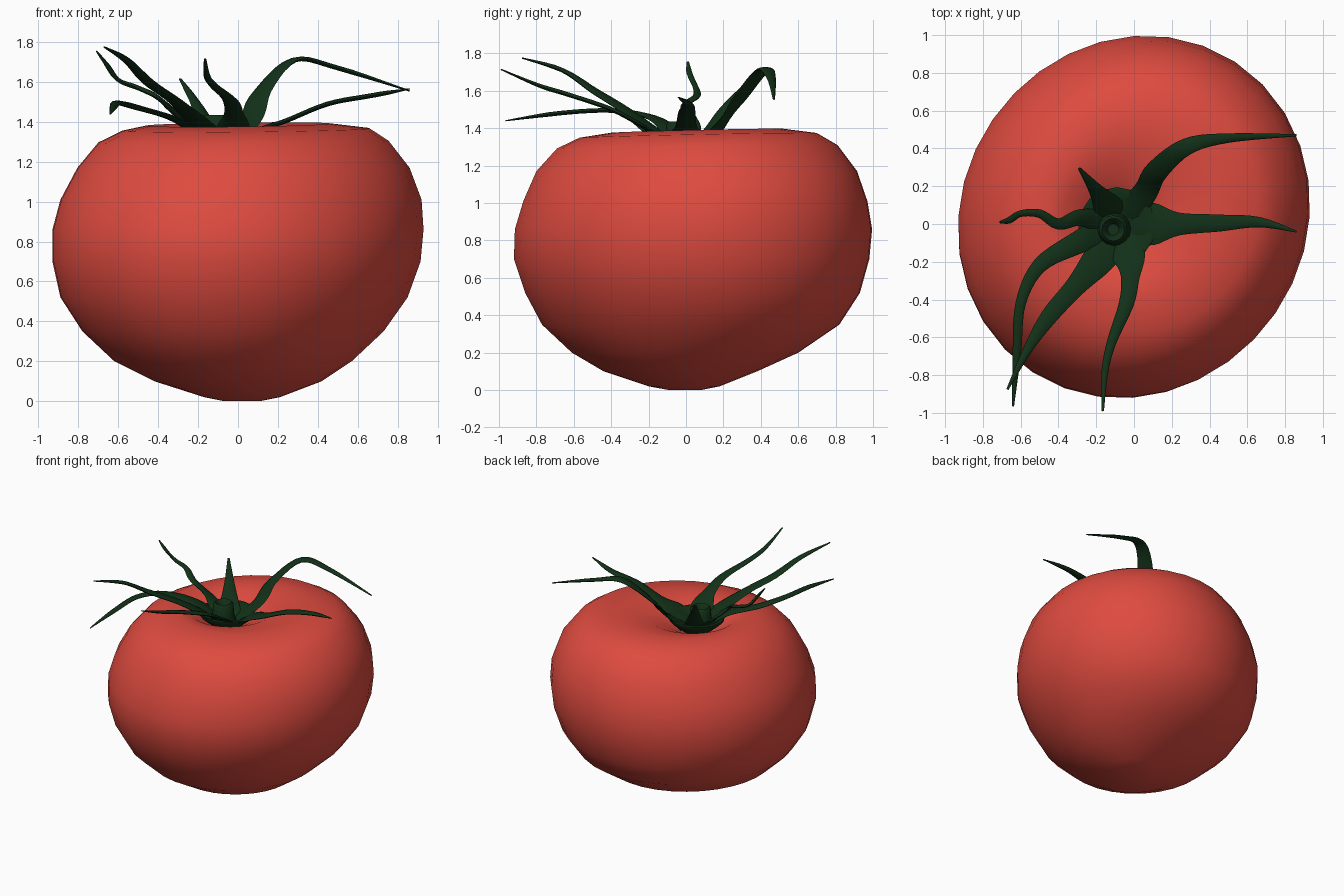
import bpy, bmesh, math
from mathutils import Vector

UP = Vector((0, 0, 1))


def material(name, color):
    m = bpy.data.materials.new(name)
    m.diffuse_color = color
    return m


RED = material("tomato_red", (0.73, 0.07, 0.05, 1))
GREEN = material("leaf_green", (0.006, 0.03, 0.009, 1))


def loft(name, rings, mat, angle=60):
    """Skin a list of vertex rings and cap both ends with a fan."""
    bm = bmesh.new()
    loops = [[bm.verts.new(p) for p in ring] for ring in rings]
    n = len(loops[0])
    for a, b in zip(loops, loops[1:]):
        for i in range(n):
            j = (i + 1) % n
            bm.faces.new((a[i], a[j], b[j], b[i]))
    for loop in (loops[0], loops[-1]):
        mid = bm.verts.new(sum((v.co for v in loop), Vector()) / n)
        for i in range(n):
            bm.faces.new((loop[i], loop[(i + 1) % n], mid))
    bmesh.ops.recalc_face_normals(bm, faces=bm.faces)
    me = bpy.data.meshes.new(name)
    bm.to_mesh(me)
    bm.free()
    ob = bpy.data.objects.new(name, me)
    bpy.context.collection.objects.link(ob)
    me.materials.append(mat)
    bpy.ops.object.select_all(action='DESELECT')
    ob.select_set(True)
    bpy.context.view_layer.objects.active = ob
    bpy.ops.object.shade_smooth_by_angle(angle=math.radians(angle))
    return ob


# Fruit: lopsided rings given as height, left, right, front, back
FRUIT = [
    (0.00, -0.07, 0.11, -0.09, 0.08),
    (0.02, -0.17, 0.21, -0.20, 0.18),
    (0.10, -0.42, 0.42, -0.44, 0.38),
    (0.20, -0.62, 0.57, -0.61, 0.60),
    (0.35, -0.78, 0.73, -0.77, 0.82),
    (0.52, -0.89, 0.85, -0.86, 0.93),
    (0.70, -0.93, 0.915, -0.92, 0.98),
    (0.86, -0.93, 0.93, -0.915, 0.995),
    (1.01, -0.89, 0.92, -0.87, 0.97),
    (1.17, -0.805, 0.86, -0.80, 0.915),
    (1.30, -0.70, 0.755, -0.69, 0.81),
    (1.36, -0.58, 0.66, -0.57, 0.70),
    (1.385, -0.46, 0.46, -0.40, 0.52),
    (1.365, -0.38, 0.24, -0.28, 0.34),
    (1.31, -0.30, 0.11, -0.19, 0.21),
    (1.25, -0.20, 0.00, -0.10, 0.10),
    (1.22, -0.14, -0.06, -0.04, 0.04),
]


def fruit_ring(z, xl, xr, yf, yb, n=32):
    ring = []
    for i in range(n):
        a = 2 * math.pi * i / n
        k = 1 + 0.035 * math.sin(2 * a)
        x = (xl + xr) / 2 + (xr - xl) / 2 * k * math.cos(a)
        y = (yf + yb) / 2 + (yb - yf) / 2 * k * math.sin(a)
        tilt = max(0, z - 1.2) / 0.18 * (0.01 * x + 0.022 * y)
        ring.append(Vector((x, y, z + tilt)))
    return ring


loft("tomato_fruit", [fruit_ring(*r) for r in FRUIT], RED, 80)


def round_rings(profile, cx, cy, n=16):
    return [[Vector((cx + r * math.cos(2 * math.pi * i / n),
                     cy + r * math.sin(2 * math.pi * i / n), z))
             for i in range(n)] for r, z in profile]


# Calyx hub: shallow cup sitting in the dimple
loft("calyx_hub", round_rings([(0.03, 1.215), (0.1, 1.25), (0.2, 1.335), (0.205, 1.36),
                               (0.19, 1.365), (0.1, 1.30), (0.03, 1.28)], -0.09, -0.01), GREEN)

# Stem stub with a hollow scar on top
loft("stem_stub", round_rings([(0.1, 1.27), (0.08, 1.34), (0.075, 1.42), (0.06, 1.435),
                               (0.045, 1.42), (0.03, 1.38)], -0.11, -0.03), GREEN)


def catmull(p, t):
    """Smooth point on a path of (x, y, z, width) tuples."""
    i = min(int(t), len(p) - 2)
    f = t - i
    q = [p[max(i - 1, 0)], p[i], p[i + 1], p[min(i + 2, len(p) - 1)]]
    return [0.5 * (2 * b + (c - a) * f + (2 * a - 5 * b + 4 * c - d) * f * f
                   + (3 * b - a - 3 * c + d) * f ** 3) for a, b, c, d in zip(*q)]


def leaf(name, path, steps=5, sides=8):
    n = (len(path) - 1) * steps
    pts = [catmull(path, k / steps) for k in range(n + 1)]
    pos = [Vector(p[:3]) for p in pts]
    rings = []
    for k, p in enumerate(pts):
        t = (pos[min(k + 1, n)] - pos[max(k - 1, 0)]).normalized()
        side = t.cross(UP).normalized()
        up = side.cross(t)
        w = max(p[3], 0.008) / 2
        h = min(0.012, w * 0.6)
        rings.append([pos[k] + side * w * math.cos(2 * math.pi * i / sides)
                      + up * h * math.sin(2 * math.pi * i / sides) for i in range(sides)])
    loft(name, rings, GREEN)


# Sepals: centre line points with width
leaf("sepal_back_right", [(-0.05, 0.03, 1.27, 0.16), (0.06, 0.17, 1.40, 0.13),
                          (0.12, 0.28, 1.55, 0.12), (0.28, 0.41, 1.71, 0.09),
                          (0.50, 0.455, 1.67, 0.05), (0.86, 0.47, 1.555, 0.012)])
leaf("sepal_right", [(-0.03, 0.0, 1.27, 0.22), (0.11, 0.0, 1.36, 0.22),
                     (0.24, 0.0, 1.405, 0.12), (0.45, 0.005, 1.49, 0.09),
                     (0.66, 0.01, 1.53, 0.055), (0.86, -0.04, 1.565, 0.01)])
leaf("sepal_front", [(-0.06, -0.06, 1.27, 0.22), (-0.025, -0.18, 1.375, 0.17),
                     (-0.02, -0.28, 1.44, 0.10), (-0.04, -0.42, 1.51, 0.08),
                     (-0.12, -0.63, 1.58, 0.05), (-0.155, -0.79, 1.63, 0.035),
                     (-0.165, -0.99, 1.715, 0.012)])
leaf("sepal_front_left_high", [(-0.10, -0.06, 1.27, 0.20), (-0.19, -0.19, 1.39, 0.17),
                               (-0.31, -0.33, 1.50, 0.11), (-0.45, -0.49, 1.60, 0.09),
                               (-0.56, -0.66, 1.71, 0.05), (-0.67, -0.875, 1.775, 0.012)])
leaf("sepal_front_left_low", [(-0.14, -0.03, 1.28, 0.16), (-0.30, -0.10, 1.405, 0.12),
                              (-0.50, -0.22, 1.47, 0.08), (-0.60, -0.42, 1.495, 0.055),
                              (-0.62, -0.68, 1.48, 0.045), (-0.64, -0.965, 1.44, 0.01)])
leaf("sepal_left", [(-0.14, 0.0, 1.28, 0.14), (-0.28, 0.035, 1.41, 0.09),
                    (-0.40, 0.0, 1.52, 0.06), (-0.50, 0.055, 1.57, 0.045),
                    (-0.60, 0.055, 1.61, 0.035), (-0.66, 0.02, 1.69, 0.035),
                    (-0.71, 0.01, 1.755, 0.012)])
leaf("sepal_back_left", [(-0.10, 0.03, 1.27, 0.20), (-0.16, 0.12, 1.38, 0.13),
                         (-0.21, 0.19, 1.49, 0.07), (-0.29, 0.295, 1.615, 0.015)])
